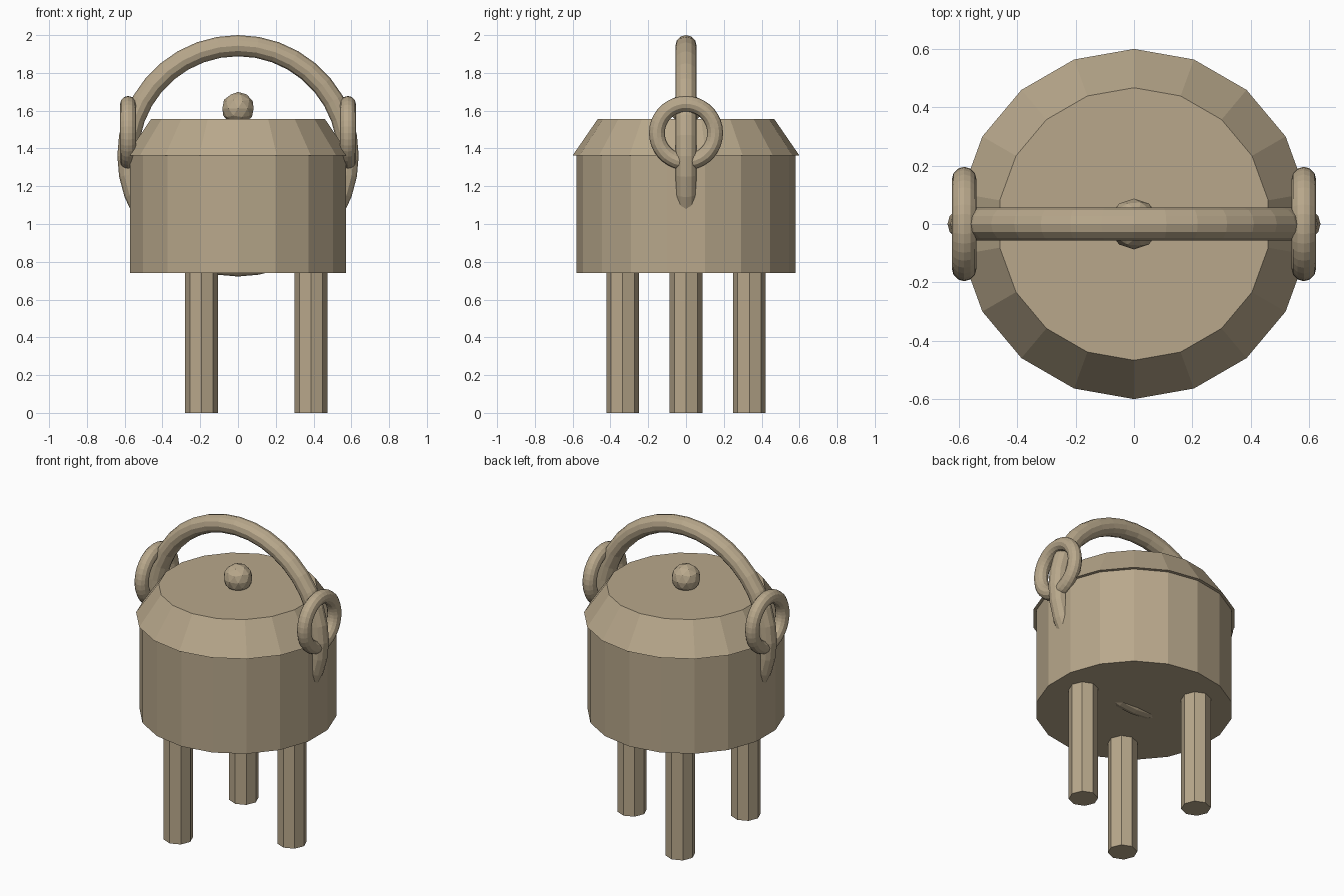
import bpy
from math import pi, cos, sin

if "Cube" in bpy.data.objects:
    bpy.data.objects.remove(bpy.data.objects["Cube"])

bronze = bpy.data.materials.new("bronze")
bronze.diffuse_color = (0.48, 0.39, 0.26, 1)
bronze.use_nodes = True
bronze.node_tree.nodes["Principled BSDF"].inputs["Base Color"].default_value = bronze.diffuse_color


def finish(name):
    ob = bpy.context.object
    ob.name = name
    ob.data.materials.append(bronze)


def prism(name, sides, r_bottom, r_top, z0, z1, x=0, y=0):
    # Tapered cylinder with a corner on +y
    bpy.ops.mesh.primitive_cone_add(vertices=sides, radius1=r_bottom, radius2=r_top,
                                    depth=z1 - z0, location=(x, y, (z0 + z1) / 2))
    finish(name)


def ring(name, major, minor, location, rotation):
    bpy.ops.mesh.primitive_torus_add(major_segments=36, minor_segments=12,
                                     major_radius=major, minor_radius=minor,
                                     location=location, rotation=rotation)
    finish(name)
    bpy.ops.object.shade_flat()


# Pot body and overhanging bevelled lid
prism("pot_body", 18, 0.58, 0.58, 0.74, 1.363)
prism("lid", 18, 0.60, 0.467, 1.363, 1.556)

# Lid knob
bpy.ops.mesh.primitive_ico_sphere_add(subdivisions=2, radius=0.087, location=(0, 0, 1.612))
finish("lid_knob")

# Three legs
for i in range(3):
    a = i * 2 * pi / 3
    prism(f"leg_{i + 1}", 8, 0.087, 0.087, 0, 0.76, 0.387 * cos(a), 0.387 * sin(a))

# Full hoop handle, lower half hidden in the pot
ring("handle", 0.583, 0.056, (0, 0, 1.361), (pi / 2, 0, 0))

# Side rings holding the handle
for side, label in ((-1, "left"), (1, "right")):
    ring(f"{label}_ring", 0.154, 0.042, (side * 0.582, 0, 1.482), (0, pi / 2, 0))
